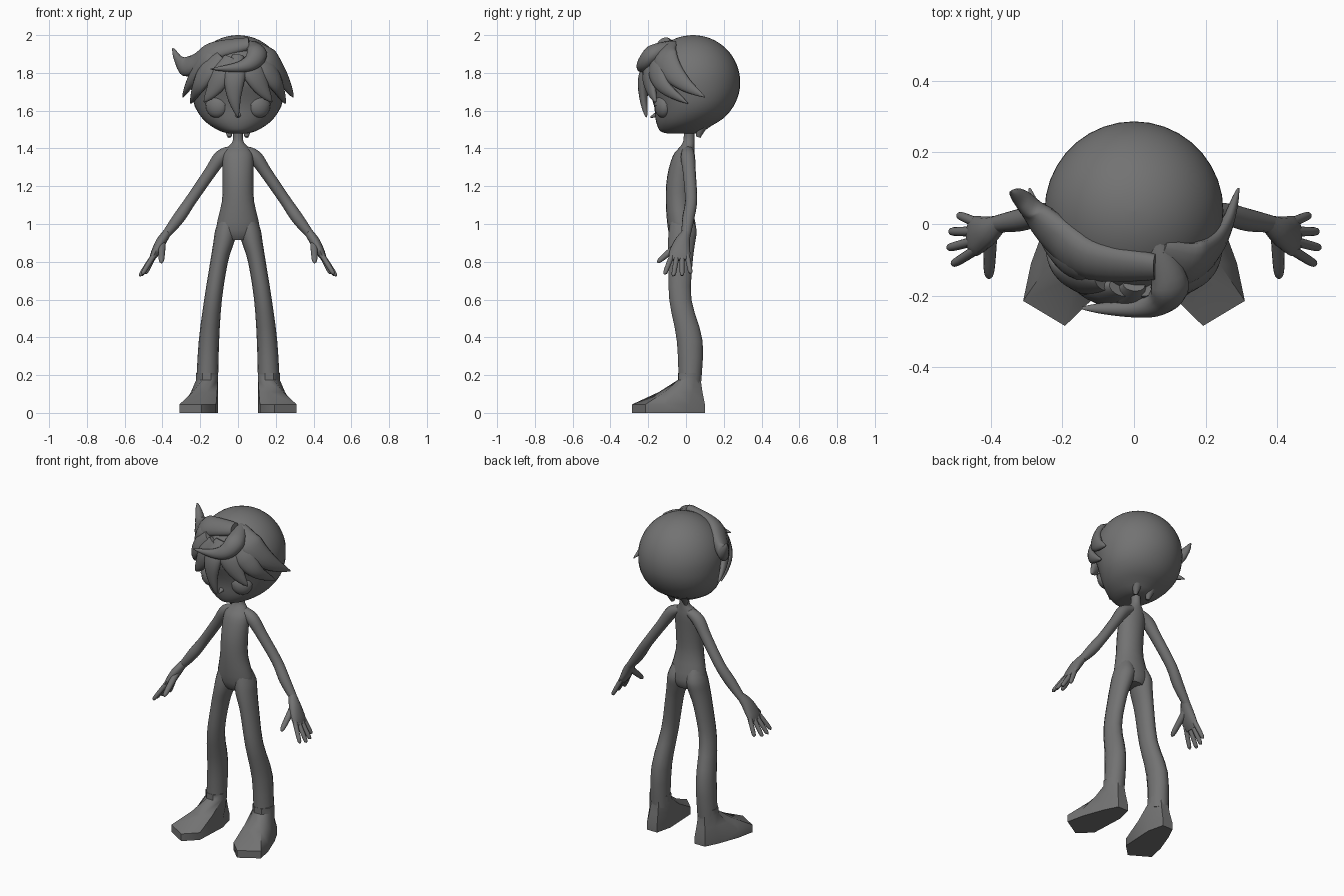
import bpy, bmesh, math
from mathutils import Vector, Matrix

if "Cube" in bpy.data.objects:
    bpy.data.objects.remove(bpy.data.objects["Cube"])

grey = bpy.data.materials.new("clay_grey")
grey.diffuse_color = (0.17, 0.17, 0.17, 1)
grey.use_nodes = True
grey.node_tree.nodes["Principled BSDF"].inputs["Base Color"].default_value = grey.diffuse_color
HEAD = Vector((0, 0.037, 1.75))
R = 0.25


def finish(name, bm, mirror=False, angle=50):
    bmesh.ops.recalc_face_normals(bm, faces=bm.faces)
    me = bpy.data.meshes.new(name)
    bm.to_mesh(me)
    bm.free()
    me.materials.append(grey)
    me.shade_smooth()
    me.set_sharp_from_angle(angle=math.radians(angle))
    ob = bpy.data.objects.new(name, me)
    bpy.context.collection.objects.link(ob)
    if mirror:
        ob.modifiers.new("mirror", "MIRROR")
    return ob


def loft(name, rings, mirror=False, angle=50):
    """Skin a list of equally sized point rings and cap both ends."""
    bm = bmesh.new()
    vs = [[bm.verts.new(p) for p in r] for r in rings]
    n = len(vs[0])
    for a, b in zip(vs, vs[1:]):
        for i in range(n):
            j = (i + 1) % n
            bm.faces.new((a[i], a[j], b[j], b[i]))
    bm.faces.new(vs[0][::-1])
    bm.faces.new(vs[-1])
    return finish(name, bm, mirror, angle)


def resample(rows, steps):
    """Catmull-Rom interpolation of whole section rows."""
    out = []
    for k in range(len(rows) - 1):
        p0, p1, p2 = rows[max(k - 1, 0)], rows[k], rows[k + 1]
        p3 = rows[min(k + 2, len(rows) - 1)]
        for s in range(steps):
            t = s / steps
            out.append([b + 0.5 * t * (c - a + t * (2*a - 5*b + 4*c - d + t * (3*(b - c) + d - a)))
                        for a, b, c, d in zip(p0, p1, p2, p3)])
    return out + [list(rows[-1])]


def circle(n):
    return [(math.cos(2 * math.pi * i / n), math.sin(2 * math.pi * i / n)) for i in range(n)]


def column(name, rows, mirror=False, n=20, steps=3):
    """Upright form from rows of z, centre x, half width, y front, y back."""
    rings = [[(cx + w * c, (f + b) / 2 + (b - f) / 2 * s, z) for c, s in circle(n)]
             for z, cx, w, f, b in resample(rows, steps)]
    return loft(name, rings, mirror)


def sweep(name, pts, widths, depths, ref=None, mirror=False, n=12):
    """Elliptical tube; the wide axis follows ref, or lies flat on the skull."""
    rings = []
    for k, p in enumerate(pts):
        t = (pts[min(k + 1, len(pts) - 1)] - pts[max(k - 1, 0)]).normalized()
        side = Vector(ref) - t * t.dot(Vector(ref)) if ref else t.cross(p - HEAD)
        side.normalize()
        up = t.cross(side)
        rings.append([p + side * widths[k] * c + up * depths[k] * s for c, s in circle(n)])
    return loft(name, rings, mirror, 60)


def limb(name, rows, ref=(0, 1, 0), mirror=True):
    """Tube from rows of x, y, z, width, depth."""
    rows = resample(rows, 4)
    return sweep(name, [Vector(r[:3]) for r in rows], [r[3] for r in rows],
                 [r[4] for r in rows], ref, mirror)


def lock(name, width, path, flip=1, depth=0.032):
    """Hair lock that swells quickly from its root and tapers to a point."""
    pts = [Vector((x * flip, y, z)) for x, y, z in resample(path, 6)]
    last = len(pts) - 1
    swell = [max(min(1, 0.5 + 1.8 * k / last) * (1 - (k / last) ** 2.2), 0.03)
             for k in range(last + 1)]
    sweep(name, pts, [width * s for s in swell], [depth * s ** 0.7 for s in swell], n=14)


def ball(name, loc, scale, turn=0, upper_only=False, mirror=False):
    bm = bmesh.new()
    bmesh.ops.create_uvsphere(bm, u_segments=24, v_segments=16, radius=1)
    if upper_only:
        bmesh.ops.bisect_plane(bm, geom=bm.verts[:] + bm.edges[:] + bm.faces[:],
                               plane_co=(0, 0, 0.1), plane_no=(0, 0, -1), clear_outer=True)
        bmesh.ops.holes_fill(bm, edges=[e for e in bm.edges if e.is_boundary])
    bm.transform(Matrix.Translation(loc) @ Matrix.Rotation(turn, 4, "Z") @ Matrix.Diagonal((*scale, 1)))
    return finish(name, bm, mirror)


# Head: narrow flattened jaw below a spherical skull
skull = [(1.48, 0, 0.05, -0.10, 0.05), (1.49, 0, 0.09, -0.135, 0.09), (1.52, 0, 0.145, -0.152, 0.135),
         (1.56, 0, 0.19, -0.162, 0.20), (1.62, 0, 0.228, -0.168, 0.25), (1.69, 0, 0.245, -0.19, 0.28)]
for k in range(9):
    a = math.pi / 2 * k / 8
    r = max(R * math.cos(a), 0.004)
    skull.append((HEAD.z + R * math.sin(a), 0, r, HEAD.y - r, HEAD.y + r))
column("head", skull, n=36, steps=2)

# Face details
EYE = (0.112, -0.122, 1.622)
ball("eye", EYE, (0.06, 0.04, 0.06), 0.4, mirror=True)
ball("eyelid", EYE, (0.064, 0.044, 0.064), 0.4, upper_only=True, mirror=True)
limb("nose", [(0, -0.14, 1.585, 0.024, 0.02), (0, -0.188, 1.565, 0.004, 0.004)], (1, 0, 0), False)
limb("nape_tuft", [(0.05, 0.09, 1.54, 0.04, 0.035), (0.045, 0.065, 1.46, 0.01, 0.012)], (1, 0, 0))

# Large asymmetric locks on top
lock("upturned_lock", 0.08, [(0.06, -0.12, 1.955), (-0.12, -0.10, 1.915), (-0.21, -0.035, 1.855),
                             (-0.275, 0.03, 1.835), (-0.315, 0.07, 1.87), (-0.345, 0.09, 1.93)], 1, 0.045)
lock("curled_lock", 0.06, [(0.06, -0.05, 1.945), (0.10, -0.165, 1.91), (0.075, -0.215, 1.86),
                           (0, -0.235, 1.83), (-0.145, -0.235, 1.82)], 1, 0.045)
lock("centre_bang", 0.062, [(0, -0.17, 1.89), (-0.018, -0.222, 1.78), (-0.02, -0.225, 1.67),
                            (0, -0.21, 1.565)])

# Paired locks framing the face
for side, flip, outer in (("right", 1, 0.078), ("left", -1, 0.06)):
    lock(side + "_outer_lock", outer, [(0.07, -0.08, 1.95), (0.155, -0.11, 1.89), (0.215, -0.075, 1.81),
                                       (0.26, 0, 1.735), (0.292, 0.10, 1.672)], flip)
    lock(side + "_inner_lock", 0.065, [(0.09, -0.16, 1.89), (0.165, -0.15, 1.80),
                                       (0.215, -0.11, 1.72), (0.25, 0.01, 1.638)], flip)
    lock(side + "_bang", 0.068, [(0.04, -0.18, 1.88), (0.088, -0.195, 1.79),
                                 (0.132, -0.183, 1.71), (0.18, -0.16, 1.645)], flip)

# Torso and neck
column("torso", [(1.51, 0, 0.028, -0.012, 0.045), (1.44, 0, 0.028, -0.014, 0.045),
                 (1.405, 0, 0.055, -0.035, 0.045), (1.36, 0, 0.08, -0.07, 0.045),
                 (1.25, 0, 0.081, -0.10, 0.035), (1.12, 0, 0.085, -0.107, 0.03),
                 (0.97, 0, 0.115, -0.095, 0.055), (0.915, 0, 0.07, -0.07, 0.04)])

# Legs
column("leg", [(1.04, 0.052, 0.043, -0.08, 0.03), (0.97, 0.062, 0.058, -0.092, 0.058),
               (0.90, 0.076, 0.055, -0.097, 0.05), (0.80, 0.10, 0.047, -0.095, 0.037),
               (0.60, 0.132, 0.047, -0.09, 0.03), (0.38, 0.154, 0.054, -0.05, 0.09),
               (0.14, 0.164, 0.058, -0.04, 0.08)], mirror=True, n=14, steps=3)

# Feet: faceted splayed sole drawn up into a round ankle
sole = [(0.13, 0.10), (0.20, 0.10), (0.24, 0.02), (0.288, -0.11),
        (0.31, -0.215), (0.193, -0.285), (0.116, -0.21), (0.106, 0.0)]
ankle = [(0.163 + 0.062 * math.cos(math.radians(115 - 45 * i)),
          0.018 + 0.064 * math.sin(math.radians(115 - 45 * i))) for i in range(8)]
loft("foot", [[Vector(a).lerp(Vector(b), t).to_3d() + Vector((0, 0, z)) for a, b in zip(sole, ankle)]
              for z, t in ((0, 0), (0.045, 0), (0.11, 0.58), (0.175, 1), (0.21, 1))], True, 45)

# Arms and palms
limb("arm", [(0.03, 0.01, 1.39, 0.03, 0.025), (0.09, 0.01, 1.355, 0.038, 0.037),
             (0.15, 0.018, 1.27, 0.034, 0.032), (0.25, 0.027, 1.125, 0.032, 0.03),
             (0.315, 0.012, 1.03, 0.032, 0.032), (0.385, 0, 0.94, 0.024, 0.022)])
limb("palm", [(0.375, 0.002, 0.955, 0.024, 0.022), (0.408, -0.02, 0.905, 0.042, 0.027),
              (0.44, -0.033, 0.845, 0.056, 0.022), (0.458, -0.034, 0.81, 0.05, 0.013)])

# Fingers fan out from the knuckles
for i, finger in enumerate(("index", "middle", "ring", "little")):
    reach = 0.517 - 0.008 * (i - 1.2) ** 2
    y0, y1, drop = -0.072 + 0.0255 * i, -0.107 + 0.043 * i, 0.725 + 0.005 * (i - 1.4) ** 2
    limb(finger + "_finger", [(0.442, y0, 0.84, 0.014, 0.014), (reach - 0.008, y1, drop + 0.015, 0.012, 0.012),
                              (reach, y1, drop, 0.005, 0.005)])
limb("thumb", [(0.402, -0.03, 0.90, 0.02, 0.02), (0.405, -0.13, 0.815, 0.015, 0.014),
               (0.406, -0.15, 0.795, 0.005, 0.005)], (1, 0, 0))
